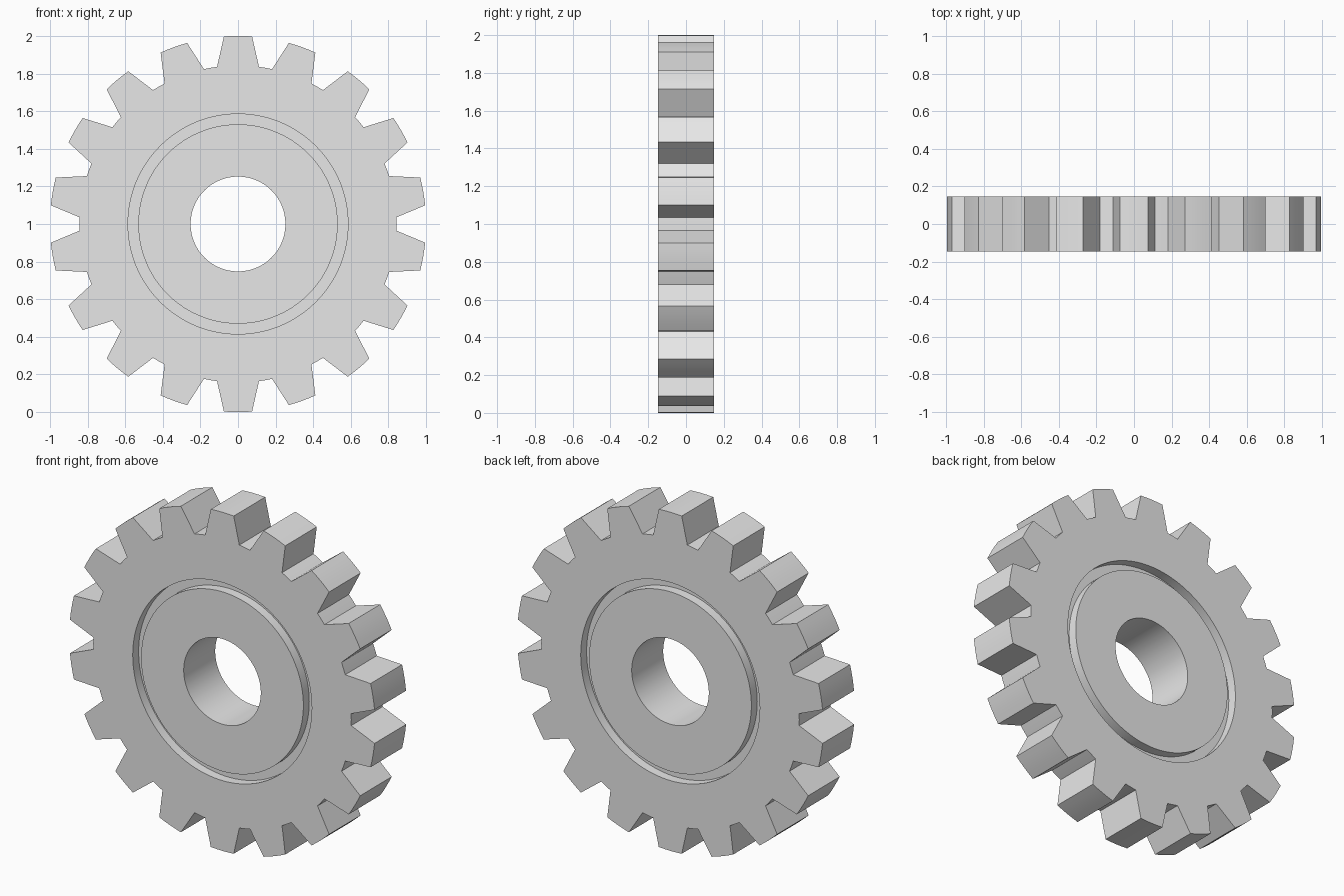
import bpy, bmesh, math

if "Cube" in bpy.data.objects:
    bpy.data.objects.remove(bpy.data.objects["Cube"])

TEETH = 18
HALF = 0.147              # half thickness
TIP, ROOT = 1.0, 0.843    # tooth tip and root radii
GROOVE_OUT, GROOVE_IN, BORE = 0.585, 0.53, 0.252
FLOOR = HALF - 0.055      # y of the groove floor

# one tooth pitch: (angle in degrees from tooth centre, radius)
PITCH = [(-7.6, ROOT), (-4.3, TIP), (-2.15, TIP), (0, TIP),
         (2.15, TIP), (4.3, TIP), (7.6, ROOT), (10, ROOT)]

# toothed outline, first tooth pointing straight up
outline = [(math.radians(90 + k * 360 / TEETH + a), r)
           for k in range(TEETH) for a, r in PITCH]

# cross-section carried round the axle; None means "follow the toothed outline"
back = [(None, HALF), (GROOVE_OUT, HALF), (GROOVE_OUT, FLOOR),
        (GROOVE_IN, FLOOR), (GROOVE_IN, HALF), (BORE, HALF)]
section = back + [(r, -y) for r, y in reversed(back)]

bm = bmesh.new()
rings = []
for r, y in section:
    rings.append([bm.verts.new(((r or ro) * math.cos(t), y, 1 + (r or ro) * math.sin(t)))
                  for t, ro in outline])
n = len(outline)
for i, ring in enumerate(rings):
    nxt = rings[(i + 1) % len(rings)]
    for j in range(n):
        k = (j + 1) % n
        bm.faces.new((ring[j], ring[k], nxt[k], nxt[j]))
bmesh.ops.recalc_face_normals(bm, faces=bm.faces)

mesh = bpy.data.meshes.new("gear_wheel")
bm.to_mesh(mesh)
bm.free()
gear = bpy.data.objects.new("gear_wheel", mesh)
bpy.context.collection.objects.link(gear)

# plain light grey
grey = bpy.data.materials.new("light grey")
grey.diffuse_color = (0.8, 0.8, 0.8, 1)
grey.use_nodes = True
grey.node_tree.nodes["Principled BSDF"].inputs["Base Color"].default_value = grey.diffuse_color
mesh.materials.append(grey)

bpy.context.view_layer.objects.active = gear
gear.select_set(True)
bpy.ops.object.shade_smooth_by_angle(angle=math.radians(30))
